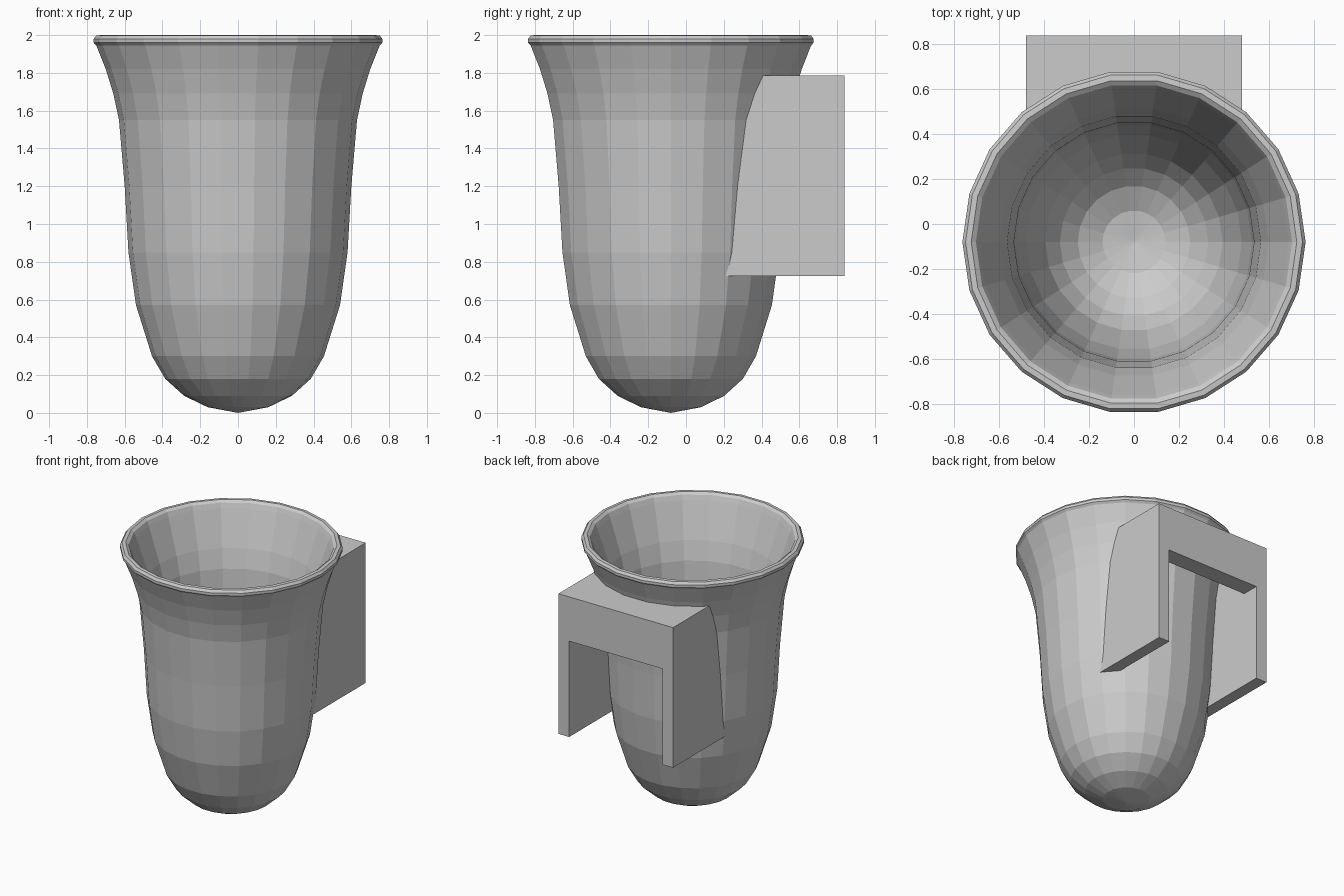
import bpy, bmesh
from mathutils import Matrix, Vector

SIDES = 22
CENTRE_Y = -0.08

cube = bpy.data.objects.get("Cube")
if cube:
    bpy.data.objects.remove(cube, do_unlink=True)

grey = bpy.data.materials.new("plain_grey")
grey.use_nodes = True
colour = (0.6, 0.6, 0.6, 1)
grey.diffuse_color = colour
grey.node_tree.nodes["Principled BSDF"].inputs["Base Color"].default_value = colour


def add_object(name, bm):
    bmesh.ops.recalc_face_normals(bm, faces=bm.faces)
    mesh = bpy.data.meshes.new(name)
    bm.to_mesh(mesh)
    bm.free()
    mesh.materials.append(grey)
    obj = bpy.data.objects.new(name, mesh)
    bpy.context.collection.objects.link(obj)
    return obj


def lathe(name, profile):
    """Revolve (radius, height) points that start and end on the axis."""
    bm = bmesh.new()
    verts = [bm.verts.new((r, 0, z)) for r, z in profile]
    edges = [bm.edges.new(pair) for pair in zip(verts, verts[1:])]
    bmesh.ops.spin(bm, geom=verts + edges, cent=(0, 0, 0), axis=(0, 0, 1),
                   angle=6.2831853, steps=SIDES)
    bmesh.ops.remove_doubles(bm, verts=bm.verts, dist=0.0005)
    bmesh.ops.translate(bm, verts=bm.verts, vec=(0, CENTRE_Y, 0))
    return add_object(name, bm)


def box(name, low, high):
    low, high = Vector(low), Vector(high)
    bm = bmesh.new()
    bmesh.ops.create_cube(bm, size=1, matrix=Matrix.Translation((low + high) / 2)
                          @ Matrix.Diagonal((*(high - low), 1)))
    return add_object(name, bm)


def carve(obj, cutters):
    for cutter in cutters:
        mod = obj.modifiers.new("cut", "BOOLEAN")
        mod.operation, mod.solver, mod.object = "DIFFERENCE", "EXACT", cutter
    graph = bpy.context.evaluated_depsgraph_get()
    mesh = bpy.data.meshes.new_from_object(obj.evaluated_get(graph))
    obj.modifiers.clear()
    obj.data = mesh
    for cutter in cutters:
        bpy.data.objects.remove(cutter, do_unlink=True)


# Cup: rounded bowl, flared wall, rolled rim and hollow inside
outer = [(0, 0), (0.16, 0.03), (0.285, 0.09), (0.385, 0.18), (0.455, 0.3),
         (0.54, 0.57), (0.58, 0.85), (0.6, 1.2), (0.63, 1.55), (0.66, 1.69),
         (0.7, 1.82), (0.75, 1.945)]
rim = [(0.764, 1.96), (0.764, 1.98), (0.75, 1.998), (0.725, 2.0), (0.704, 1.985)]
inner = [(0.69, 1.95), (0.645, 1.82), (0.6, 1.69), (0.565, 1.55), (0.535, 1.2),
         (0.525, 0.85), (0.48, 0.58), (0.395, 0.32), (0.33, 0.22), (0.25, 0.145),
         (0.14, 0.09), (0, 0.07)]
lathe("cup", outer + rim + inner)

# Handle: boxy bracket with a hollow under its top, trimmed inside the cup wall
handle = box("handle", (-0.48, 0, 0.725), (0.48, 0.84, 1.785))
pocket = box("pocket_cutter", (-0.39, -0.2, 0.5), (0.39, 0.71, 1.69))
opening = box("opening_cutter", (-0.39, -0.3, 0.4), (0.39, 1, 1.45))
core = lathe("cup_cutter", [(max(r - 0.02, 0), z + 0.01) for r, z in outer] + [(0, 1.955)])
carve(handle, [pocket, opening, core])
